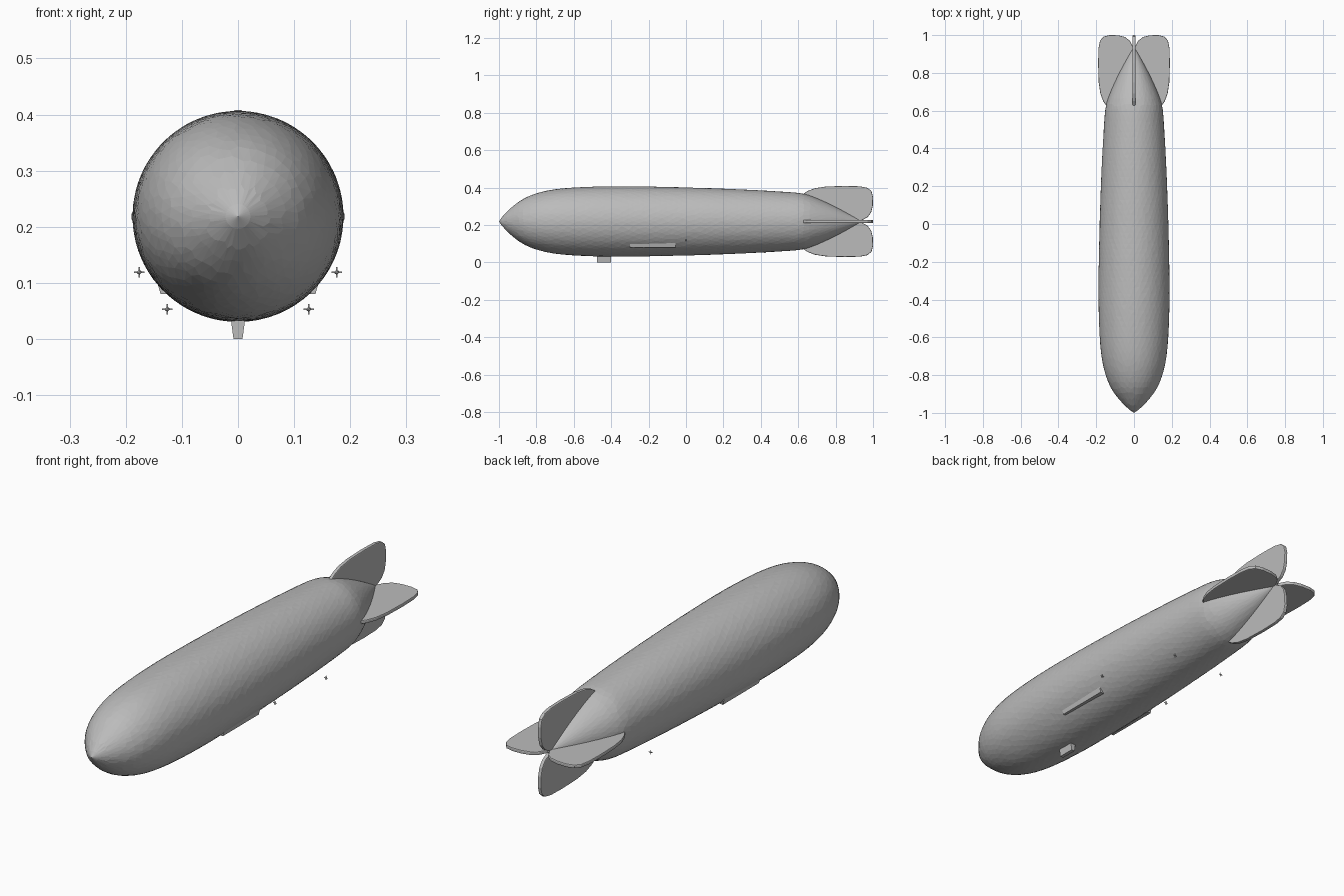
import bpy, bmesh, math, random
from mathutils import Matrix, Vector

random.seed(4)
if "Cube" in bpy.data.objects:
    bpy.data.objects.remove(bpy.data.objects["Cube"], do_unlink=True)

AXIS_Z = 0.2185

grey = bpy.data.materials.new("hull_grey")
grey.use_nodes = True
colour = (0.5, 0.5, 0.5, 1)
grey.diffuse_color = colour
grey.node_tree.nodes["Principled BSDF"].inputs["Base Color"].default_value = colour


def finish(name, bm):
    """Turn a bmesh into a named, flat-shaded grey object."""
    bmesh.ops.recalc_face_normals(bm, faces=bm.faces)
    mesh = bpy.data.meshes.new(name)
    bm.to_mesh(mesh)
    bm.free()
    mesh.materials.append(grey)
    obj = bpy.data.objects.new(name, mesh)
    bpy.context.collection.objects.link(obj)
    return obj


# Hull radius along its length
PROFILE = [(-1, 0), (-0.985, 0.022), (-0.95, 0.06), (-0.88, 0.115), (-0.8, 0.15),
           (-0.7, 0.172), (-0.55, 0.184), (-0.35, 0.188), (0, 0.182), (0.3, 0.171),
           (0.55, 0.157), (0.63, 0.148), (0.7, 0.124), (0.8, 0.078), (0.9, 0.024),
           (0.945, 0)]


def slope(i):
    a, b = PROFILE[max(i - 1, 0)], PROFILE[min(i + 1, len(PROFILE) - 1)]
    return (b[1] - a[1]) / (b[0] - a[0])


def radius(y):
    for i in range(len(PROFILE) - 1):
        (y0, r0), (y1, r1) = PROFILE[i], PROFILE[i + 1]
        if y <= y1:
            h = y1 - y0
            t = (y - y0) / h
            return ((1 + 2 * t) * (1 - t) ** 2 * r0 + t * (1 - t) ** 2 * h * slope(i)
                    + t * t * (3 - 2 * t) * r1 + t * t * (t - 1) * h * slope(i + 1))
    return 0


# Hull: rings of slightly irregular triangular panels
def build_hull():
    bm = bmesh.new()
    sides, count = 44, 66
    rings = []
    for k in range(count):
        base = -0.985 + 1.91 * k / (count - 1)
        wobble = 0.007 if 0 < k < count - 1 else 0
        ring = []
        for s in range(sides):
            y = base + random.uniform(-wobble, wobble)
            a = math.tau * (s + 0.5 * (k % 2) + random.uniform(-0.22, 0.22)) / sides
            r = radius(y)
            ring.append(bm.verts.new((r * math.cos(a), y, AXIS_Z + r * math.sin(a))))
        rings.append(ring)
    for k in range(count - 1):
        low, high = rings[k], rings[k + 1]
        for s in range(sides):
            n = (s + 1) % sides
            if k % 2:
                bm.faces.new((low[s], low[n], high[n]))
                bm.faces.new((low[s], high[n], high[s]))
            else:
                bm.faces.new((low[s], low[n], high[s]))
                bm.faces.new((low[n], high[n], high[s]))
    for ring, y in ((rings[0], -1), (rings[-1], 0.945)):
        tip = bm.verts.new((0, y, AXIS_Z))
        for s in range(sides):
            bm.faces.new((ring[s], ring[(s + 1) % sides], tip))
    finish("hull", bm)


build_hull()

# Tail fins: rounded blade outline (length, distance from axis)
FIN = [(0.66, 0.09), (0.625, 0.146), (0.65, 0.163), (0.69, 0.178), (0.75, 0.187),
       (0.85, 0.19), (0.93, 0.188), (0.97, 0.18), (0.992, 0.162), (1, 0.13),
       (0.999, 0.085), (0.99, 0.048), (0.97, 0.022), (0.935, 0.004), (0.85, 0)]


def fin(name, angle):
    bm = bmesh.new()
    half = 0.008
    face = bm.faces.new([bm.verts.new((-half, y, r)) for y, r in FIN])
    grown = bmesh.ops.extrude_face_region(bm, geom=[face])["geom"]
    bmesh.ops.translate(bm, vec=(2 * half, 0, 0),
                        verts=[g for g in grown if isinstance(g, bmesh.types.BMVert)])
    rim = [e for e in bm.edges if abs(e.verts[0].co.x - e.verts[1].co.x) < 1e-5]
    bmesh.ops.bevel(bm, geom=rim, offset=0.004, segments=2, affect='EDGES', profile=0.5)
    bm.transform(Matrix.Translation((0, 0, AXIS_Z)) @ Matrix.Rotation(angle, 4, 'Y'))
    finish(name, bm)


for i, name in enumerate(("top_fin", "left_fin", "bottom_fin", "right_fin")):
    fin(name, i * math.pi / 2)


def tapered_box(name, x, y, z, top, bottom, slant=0):
    """Box along y whose top and bottom have different half widths."""
    bm = bmesh.new()
    bmesh.ops.create_cube(bm, size=2)
    for v in bm.verts:
        upper = v.co.z > 0
        back = v.co.y > 0
        v.co = Vector((x + v.co.x * (top if upper else bottom), y[back],
                       z[upper] + (slant if upper and back else 0)))
    return finish(name, bm)


# Control cabin under the bow
tapered_box("control_cabin", 0, (-0.475, -0.4), (0, 0.045), 0.014, 0.008)


# Engine units: a hub with four short blades
def propeller(name, x, y, z):
    bm = bmesh.new()
    bmesh.ops.create_icosphere(bm, subdivisions=1, radius=0.0045)
    for size in ((0.018, 0.002, 0.002), (0.002, 0.002, 0.018)):
        bmesh.ops.create_cube(bm, size=1, matrix=Matrix.Diagonal((*size, 1)))
    bm.transform(Matrix.Translation((x, y, z)))
    finish(name, bm)


for side, label in ((1, "left"), (-1, "right")):
    tapered_box(label + "_side_gallery", side * 0.122, (-0.3, -0.055), (0.08, 0.098),
                0.021, 0.016, 0.006)
    propeller(label + "_front_propeller", side * 0.176, 0, 0.119)
    propeller(label + "_rear_propeller", side * 0.126, 0.42, 0.053)
